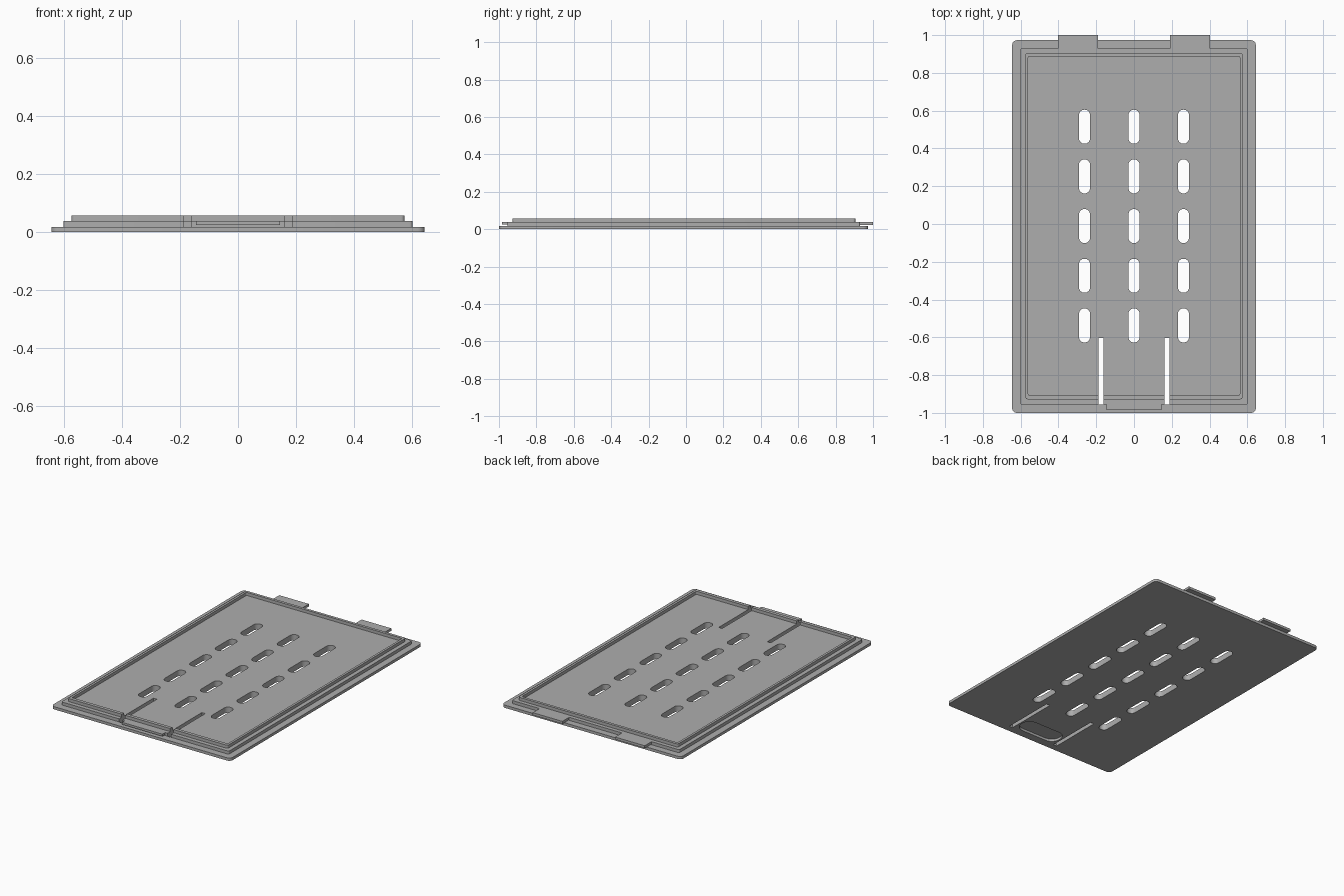
import bpy, bmesh, math

if "Cube" in bpy.data.objects:
    bpy.data.objects.remove(bpy.data.objects["Cube"], do_unlink=True)

grey = bpy.data.materials.new("plain grey")
grey.use_nodes = True
colour = (0.42, 0.42, 0.42, 1)
grey.diffuse_color = colour
grey.node_tree.nodes["Principled BSDF"].inputs["Base Color"].default_value = colour


def slab(name, x0, x1, y0, y1, z0, z1, r=0.0, seg=6):
    """Upright prism with a rounded rectangle outline."""
    pts = []
    corners = [(x1 - r, y1 - r), (x0 + r, y1 - r), (x0 + r, y0 + r), (x1 - r, y0 + r)]
    for i, (cx, cy) in enumerate(corners):
        for k in range(seg + 1 if r else 1):
            a = math.pi / 2 * (i + k / seg)
            pts.append((cx + r * math.cos(a), cy + r * math.sin(a), z0))
    bm = bmesh.new()
    face = bm.faces.new([bm.verts.new(p) for p in pts])
    top = bmesh.ops.extrude_face_region(bm, geom=[face])["geom"]
    verts = [v for v in top if isinstance(v, bmesh.types.BMVert)]
    bmesh.ops.translate(bm, verts=verts, vec=(0, 0, z1 - z0))
    bmesh.ops.recalc_face_normals(bm, faces=bm.faces)
    mesh = bpy.data.meshes.new(name)
    bm.to_mesh(mesh)
    bm.free()
    mesh.materials.append(grey)
    obj = bpy.data.objects.new(name, mesh)
    bpy.context.scene.collection.objects.link(obj)
    return obj


def combine(target, other, operation):
    """Apply a boolean and discard the helper."""
    mod = target.modifiers.new("boolean", 'BOOLEAN')
    mod.operation = operation
    mod.solver = 'EXACT'
    mod.object = other
    graph = bpy.context.evaluated_depsgraph_get()
    mesh = bpy.data.meshes.new_from_object(target.evaluated_get(graph))
    target.modifiers.clear()
    target.data = mesh
    bpy.data.objects.remove(other, do_unlink=True)


# Stepped panel: wide base, raised step, thin rim
panel = slab("cover_panel", -0.645, 0.645, -1, 0.973, 0, 0.018, 0.025)
step = slab("step", -0.602, 0.602, -0.955, 0.93, 0.009, 0.038, 0.008)
rim = slab("rim", -0.575, 0.575, -0.928, 0.905, 0.03, 0.058, 0.012)
combine(rim, slab("rim_opening", -0.56, 0.56, -0.906, 0.887, 0, 0.1, 0.006), 'DIFFERENCE')
combine(panel, step, 'UNION')
combine(panel, rim, 'UNION')

# Hinge tabs at the back and catch at the front
for side in (-1, 1):
    a, b = sorted((side * 0.19, side * 0.403))
    combine(panel, slab("hinge_tab", a, b, 0.9, 1, 0.022, 0.038), 'UNION')
combine(panel, slab("catch", -0.145, 0.145, -0.984, -0.94, 0.024, 0.038), 'UNION')

# Vent slots in a grid
for col in (-1, 0, 1):
    for row in range(-2, 3):
        x, y = col * 0.262, -0.011 + row * 0.263
        combine(panel, slab("vent_cutter", x - 0.029, x + 0.029, y - 0.09, y + 0.09,
                            -0.1, 0.2, 0.028), 'DIFFERENCE')

# Slits that free the spring tongue
for side in (-1, 1):
    a, b = sorted((side * 0.162, side * 0.187))
    combine(panel, slab("slit_cutter", a, b, -0.956, -0.603, -0.1, 0.2), 'DIFFERENCE')

# Finger recess underneath the tongue
combine(panel, slab("recess_cutter", -0.15, 0.15, -0.945, -0.82, -0.1, 0.016, 0.06, 8),
        'DIFFERENCE')

# Smooth the rounded ends, keep edges sharp
bpy.ops.object.select_all(action='DESELECT')
panel.select_set(True)
bpy.context.view_layer.objects.active = panel
bpy.ops.object.shade_smooth_by_angle(angle=math.radians(30))
